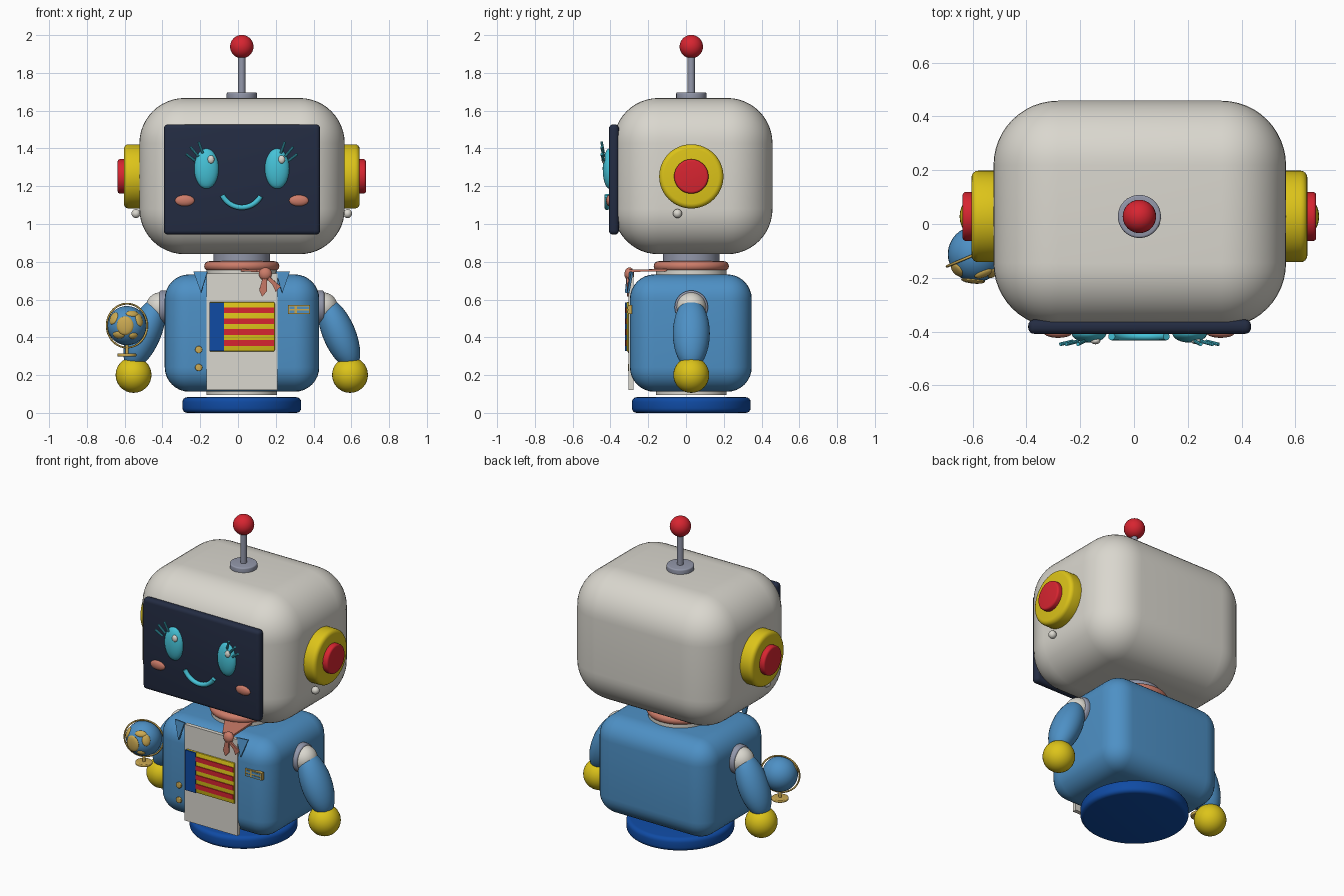
import bpy, bmesh, math
from mathutils import Vector, Matrix

if "Cube" in bpy.data.objects:
    bpy.data.objects.remove(bpy.data.objects["Cube"])

CX, CY = 0.02, 0.028          # vertical axis of the robot


def colour(name, rgb):
    m = bpy.data.materials.new(name)
    m.diffuse_color = (*rgb, 1)
    m.use_nodes = True
    m.node_tree.nodes["Principled BSDF"].inputs["Base Color"].default_value = m.diffuse_color
    return m


WHITE = colour("warm white", (0.70, 0.68, 0.62))
YELLOW = colour("yellow", (0.72, 0.55, 0.01))
RED = colour("red", (0.68, 0.018, 0.03))
BLUE = colour("jacket blue", (0.075, 0.28, 0.56))
NAVY = colour("deep blue", (0.005, 0.07, 0.37))
DARK = colour("screen dark", (0.017, 0.025, 0.055))
CYAN = colour("cyan", (0.06, 0.54, 0.68))
SALMON = colour("salmon", (0.60, 0.20, 0.14))
GREY = colour("metal grey", (0.29, 0.31, 0.40))
GOLD = colour("gold", (0.60, 0.40, 0.085))


def finish(name, bm, mat, matrix=None):
    me = bpy.data.meshes.new(name)
    bmesh.ops.recalc_face_normals(bm, faces=bm.faces)
    bm.to_mesh(me)
    bm.free()
    me.materials.append(mat)
    ob = bpy.data.objects.new(name, me)
    bpy.context.collection.objects.link(ob)
    if matrix:
        ob.matrix_world = matrix
    bpy.ops.object.select_all(action='DESELECT')
    ob.select_set(True)
    bpy.context.view_layer.objects.active = ob
    bpy.ops.object.shade_smooth_by_angle(angle=math.radians(35))
    return ob


def round_edges(bm, radius, segs):
    sharp = [e for e in bm.edges if len(e.link_faces) == 2 and e.calc_face_angle() > 0.7]
    bmesh.ops.bevel(bm, geom=sharp, offset=radius, segments=segs, profile=0.5,
                    affect='EDGES', clamp_overlap=True)


def box(name, x, y, z, mat, radius=0, segs=3):
    """Box given by its (min, max) on each axis."""
    bm = bmesh.new()
    bmesh.ops.create_cube(bm, size=1)
    for v in bm.verts:
        v.co = [(a + b) / 2 + c * (b - a) for (a, b), c in zip((x, y, z), v.co)]
    if radius:
        round_edges(bm, radius, segs)
    return finish(name, bm, mat)


def rod(name, p, q, r, mat, radius=0, sides=48):
    """Cylinder from p to q with optional rounded rims."""
    p, q = Vector(p), Vector(q)
    bm = bmesh.new()
    bmesh.ops.create_cone(bm, cap_ends=True, segments=sides, radius1=r, radius2=r,
                          depth=(q - p).length)
    if radius:
        round_edges(bm, radius, 4)
    rot = (q - p).to_track_quat('Z', 'Y').to_matrix().to_4x4()
    return finish(name, bm, mat, Matrix.Translation((p + q) / 2) @ rot)


def ball(name, c, size, mat, rot=None, detail=32):
    bm = bmesh.new()
    bmesh.ops.create_uvsphere(bm, u_segments=detail, v_segments=detail // 2, radius=1)
    bmesh.ops.scale(bm, vec=size, verts=bm.verts)
    m = Matrix.Translation(c)
    return finish(name, bm, mat, m @ rot if rot else m)


def tube(name, pts, r, mat, closed=False, sides=10):
    """Round tube swept along a path."""
    cu = bpy.data.curves.new(name, 'CURVE')
    cu.dimensions = '3D'
    cu.bevel_depth = r
    cu.bevel_resolution = sides // 2
    cu.use_fill_caps = True
    sp = cu.splines.new('POLY')
    sp.points.add(len(pts) - 1)
    for s, p in zip(sp.points, pts):
        s.co = (*p, 1)
    sp.use_cyclic_u = closed
    cu.materials.append(mat)
    ob = bpy.data.objects.new(name, cu)
    bpy.context.collection.objects.link(ob)
    return ob


def plate(name, pts, thick, mat):
    """Thin prism: polygon pushed along its normal."""
    bm = bmesh.new()
    f = bm.faces.new([bm.verts.new(p) for p in pts])
    f.normal_update()
    n = f.normal * thick
    out = bmesh.ops.extrude_face_region(bm, geom=[f])
    bmesh.ops.translate(bm, vec=n, verts=[g for g in out['geom'] if isinstance(g, bmesh.types.BMVert)])
    bm.faces.ensure_lookup_table()
    if f.is_valid and not all(len(e.link_faces) == 2 for e in f.edges):
        bm.faces.remove(f)
    return finish(name, bm, mat)


def circle(c, u, v, r, n=64, start=0, end=2 * math.pi):
    c, u, v = Vector(c), Vector(u), Vector(v)
    return [c + r * (u * math.cos(t) + v * math.sin(t))
            for t in (start + (end - start) * i / n for i in range(n))]


# Base, inner column, jacket body, neck
rod("base", (CX, CY, 0), (CX, CY, 0.083), 0.314, NAVY, 0.025, 64)
rod("inner_column", (CX, CY, 0.095), (CX, CY, 0.765), 0.187, WHITE)
box("jacket", (-0.388, 0.43), (-0.297, 0.348), (0.112, 0.733), BLUE, 0.13, 8)
rod("neck", (CX, CY, 0.74), (CX, CY, 0.87), 0.15, GREY)

# Head with face screen
box("head", (-0.522, 0.565), (-0.385, 0.458), (0.84, 1.667), WHITE, 0.24, 12)
box("screen", (-0.393, 0.435), (-0.408, -0.355), (0.944, 1.527), DARK, 0.022, 4)

# Antenna
rod("antenna_base", (CX, CY, 1.65), (CX, CY, 1.697), 0.08, GREY, 0.008)
rod("antenna_rod", (CX, CY, 1.68), (CX, CY, 1.90), 0.019, GREY)
ball("antenna_ball", (CX, CY, 1.939), (0.062,) * 3, RED)

# Paired parts
for s, side in ((-1, "left"), (1, "right")):
    def X(d):
        return CX + s * d

    # Ear caps and ear stud
    rod(side + "_ear", (X(0.50), CY, 1.252), (X(0.624), CY, 1.252), 0.17, YELLOW, 0.025, 64)
    rod(side + "_ear_button", (X(0.60), CY, 1.252), (X(0.657), CY, 1.252), 0.091, RED, 0.012)
    ball(side + "_ear_stud", (X(0.56), -0.045, 1.055), (0.024,) * 3, WHITE, detail=20)

    # Eye, sparkle, lashes, cheek
    ball(side + "_eye", (X(0.187), -0.405, 1.293), (0.065, 0.036, 0.107), CYAN)
    ball(side + "_eye_sparkle", (X(0.187) + 0.024, -0.435, 1.342), (0.018, 0.012, 0.022), WHITE, detail=16)
    for i, (a, b, c, d) in enumerate(((0.248, 1.335, 0.294, 1.37),
                                      (0.230, 1.358, 0.272, 1.408),
                                      (0.207, 1.375, 0.228, 1.435))):
        rod(f"{side}_lash_{i}", (X(a), -0.436, b), (X(c), -0.447, d), 0.007, CYAN, sides=10)
    ball(side + "_cheek", (X(0.302), -0.405, 1.124), (0.052, 0.018, 0.03), SALMON)

    # Shoulder, arm, hand
    rod(side + "_shoulder_ring", (X(0.37), CY, 0.56), (X(0.437), CY, 0.56), 0.088, GREY, 0.012)
    ball(side + "_shoulder_cap", (X(0.43), CY, 0.56), (0.078,) * 3, WHITE)
    ball(side + "_arm", (X(0.515), CY, 0.42), (0.087, 0.098, 0.20), BLUE,
         Matrix.Rotation(-s * 0.40, 4, 'Y'))
    ball(side + "_hand", (X(0.573), CY, 0.201), (0.095,) * 3, YELLOW)

    # Lapel
    plate(side + "_lapel", [(X(0.18), -0.30, 0.748), (X(0.255), -0.29, 0.748),
                            (X(0.215), -0.312, 0.635)], 0.012, BLUE)

# Smile
tube("smile", circle((CX, -0.418, 1.203), (1, 0, 0), (0, 0, 1), 0.115, 25,
                     math.radians(206), math.radians(336)), 0.014, CYAN)

# Shirt front
box("shirt_front", (-0.166, 0.208), (-0.304, -0.278), (0.122, 0.738), WHITE)

# Striped emblem: yellow field, red stripes, blue band
box("emblem_field", (-0.152, 0.195), (-0.316, -0.30), (0.325, 0.587), YELLOW, 0.008, 2)
for i in range(4):
    z = 0.37 + i * 0.058
    box(f"emblem_stripe_{i}", (-0.08, 0.19), (-0.321, -0.312), (z - 0.015, z + 0.015), RED)
box("emblem_band", (-0.150, -0.075), (-0.322, -0.313), (0.328, 0.584), NAVY)

# Chest badge: gold plate with blue cells
box("badge", (0.265, 0.382), (-0.306, -0.285), (0.523, 0.570), GOLD)
for i, (a, b) in enumerate(((0.272, 0.300), (0.312, 0.375))):
    for j, (c, d) in enumerate(((0.529, 0.542), (0.551, 0.564))):
        box(f"badge_cell_{i}{j}", (a, b), (-0.309, -0.303), (c, d), BLUE)

# Jacket buttons
for i, z in enumerate((0.335, 0.24)):
    rod(f"jacket_button_{i}", (-0.208, -0.285, z), (-0.208, -0.307, z), 0.019, GOLD, 0.004, 20)

# Scarf: neck ring, front flap, knot, two tails
tube("scarf_ring", circle((CX, CY, 0.777), (1, 0, 0), (0, 1, 0), 0.173), 0.026, SALMON, True, 12)
plate("scarf_flap", [(0.0, -0.13, 0.762), (0.17, -0.10, 0.762),
                     (0.175, -0.30, 0.758), (0.10, -0.30, 0.758)], 0.012, SALMON)
ball("scarf_knot", (0.145, -0.30, 0.735), (0.035, 0.026, 0.035), SALMON, detail=20)
for i, (x, z, w) in enumerate(((0.128, 0.615, 0.026), (0.20, 0.64, 0.026))):
    plate(f"scarf_tail_{i}", [(0.135, -0.318, 0.73), (0.155, -0.318, 0.73),
                              (x + w, -0.312, z + 0.03), (x, -0.312, z),
                              (x - w * 0.6, -0.312, z + 0.035)], 0.01, SALMON)

# Hand-held globe with ring, land patches and stand
G, R = Vector((-0.588, -0.112, 0.462)), 0.104
ball("globe", G, (R,) * 3, BLUE)
tube("globe_ring", circle(G, (0.92, 0.39, 0), (0, 0, 1), 0.116), 0.005, GOLD, True, 6)
land = ((-0.1, -1, 0.0, 0.045, 0.05), (0.3, -0.75, 0.65, 0.035, 0.02),
        (-0.72, -0.6, 0.4, 0.03, 0.035), (-0.45, -0.75, -0.5, 0.035, 0.022),
        (0.65, -0.7, 0.3, 0.025, 0.035), (0.35, -0.8, -0.55, 0.025, 0.02))
for i, (x, y, z, a, b) in enumerate(land):
    d = Vector((x, y, z)).normalized()
    ball(f"globe_land_{i}", G + d * (R - 0.006), (a, b, 0.012), GOLD,
         d.to_track_quat('Z', 'Y').to_matrix().to_4x4(), 20)
rod("globe_stem", (G.x, G.y, 0.31), (G.x, G.y, 0.365), 0.009, GOLD, sides=16)
rod("globe_foot", (G.x, G.y, 0.298), (G.x, G.y, 0.315), 0.05, GOLD, 0.005, 32)
